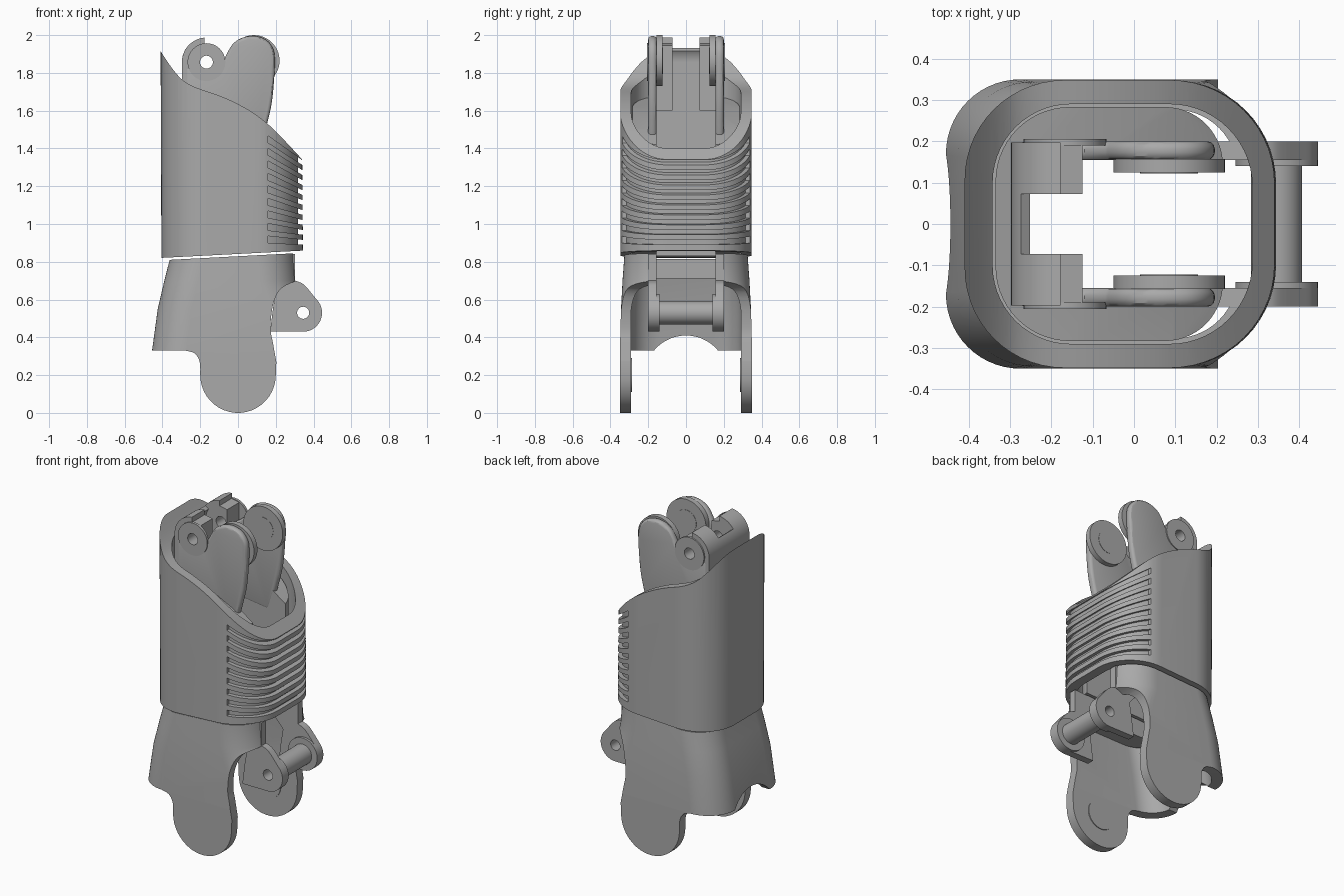
import bpy, bmesh
from math import sin, cos, pi, radians
from mathutils import Vector

if "Cube" in bpy.data.objects:
    bpy.data.objects.remove(bpy.data.objects["Cube"])

grey = bpy.data.materials.new("plain grey")
grey.use_nodes = True
grey.diffuse_color = (0.4, 0.4, 0.4, 1)
grey.node_tree.nodes["Principled BSDF"].inputs["Base Color"].default_value = (0.4, 0.4, 0.4, 1)


# ---- helpers ----
def finish(name, bm):
    bmesh.ops.recalc_face_normals(bm, faces=bm.faces)
    mesh = bpy.data.meshes.new(name)
    bm.to_mesh(mesh)
    bm.free()
    mesh.materials.append(grey)
    ob = bpy.data.objects.new(name, mesh)
    bpy.context.collection.objects.link(ob)
    return ob


def loft(name, rings, hollow=False):
    """Skin a list of rings; hollow joins the last ring to the first, else caps the ends."""
    bm = bmesh.new()
    loops = [[bm.verts.new(p) for p in ring] for ring in rings]
    pairs = list(zip(loops, loops[1:])) + ([(loops[-1], loops[0])] if hollow else [])
    for a, b in pairs:
        for i in range(len(a)):
            j = (i + 1) % len(a)
            bm.faces.new((a[i], a[j], b[j], b[i]))
    if not hollow:
        bm.faces.new(loops[0])
        bm.faces.new(loops[-1])
    return finish(name, bm)


def prism(name, pts, y0, y1):
    """Side profile in x and z, pushed along y."""
    return loft(name, [[(x, y, z) for x, z in pts] for y in (y0, y1)])


def arc(cx, cz, r, a0, a1, n=20):
    angles = [radians(a0 + (a1 - a0) * i / n) for i in range(n + 1)]
    return [(cx + r * cos(a), cz + r * sin(a)) for a in angles]


def disc(name, cx, cz, r, y0, y1):
    return prism(name, arc(cx, cz, r, 0, 352.5, 47), y0, y1)


def rounded(x0, x1, hy, rl, rr, z, n=14):
    """Rounded rectangle ring, with its own corner radius at each end."""
    pts = []
    for cx, cy, r, a in ((x1 - rr, hy - rr, rr, 0), (x0 + rl, hy - rl, rl, 90),
                         (x0 + rl, rl - hy, rl, 180), (x1 - rr, rr - hy, rr, 270)):
        pts += arc(cx, cy, r, a, a + 90, n)
    return [(x, y, z) for x, y in pts]


def smooth_path(pts, n=6):
    """Curve through the given points."""
    p = [Vector(q) for q in [pts[0]] + pts + [pts[-1]]]
    out = []
    for a, b, c, d in zip(p, p[1:], p[2:], p[3:]):
        for i in range(n):
            t = i / n
            out.append(tuple(0.5 * (2 * b + (c - a) * t + (2 * a - 5 * b + 4 * c - d) * t * t
                                    + (3 * b - a - 3 * c + d) * t ** 3)))
    return out + [pts[-1]]


def apply(ob, mod):
    bpy.context.view_layer.objects.active = ob
    bpy.ops.object.modifier_apply(modifier=mod.name)


def cut(ob, tool, mode="DIFFERENCE", keep=False):
    mod = ob.modifiers.new("cut", "BOOLEAN")
    mod.operation, mod.solver, mod.object = mode, "EXACT", tool
    apply(ob, mod)
    if not keep:
        bpy.data.objects.remove(tool)


def bevel(ob, width):
    mod = ob.modifiers.new("round", "BEVEL")
    mod.width, mod.segments, mod.angle_limit = width, 3, radians(50)
    apply(ob, mod)


def both(name, make):
    """Build a part on each side; make(name, s) gets s = -1 or 1."""
    return [make(label + "_" + name, s) for label, s in (("right", -1), ("left", 1))]


# ---- upper cuff: hollow rounded tube with a sweeping top ----
cuff = loft("cuff", [rounded(-0.405, 0.345, 0.348, 0.24, 0.25, 0.7),
                     rounded(-0.41, 0.335, 0.348, 0.24, 0.25, 2.0),
                     rounded(-0.342, 0.285, 0.29, 0.19, 0.2, 2.0),
                     rounded(-0.342, 0.288, 0.29, 0.19, 0.2, 0.7)], hollow=True)
rim = smooth_path([(0.36, 1.32), (0.2, 1.49), (0.1, 1.575), (0, 1.635), (-0.1, 1.68),
                   (-0.25, 1.735), (-0.33, 1.8), (-0.42, 1.93)])
cut(cuff, prism("cuff_profile", [(-0.42, 0.82), (0.36, 0.86)] + rim, -0.5, 0.5), "INTERSECT")

# slanted grooves around the cuff
count = 9
core = loft("groove_floor", [rounded(-0.5, 0.318, 0.327, 0.2, 0.23, z) for z in (0.6, 2.0)])
for i in range(count):
    t = i / (count - 1)
    zl, zr = 0.9 + 0.53 * t, 0.89 + 0.41 * t
    groove = prism("groove", [(0.16, zl), (0.36, zr), (0.36, zr + 0.024), (0.16, zl + 0.036)], -0.5, 0.5)
    cut(groove, core, keep=True)
    cut(cuff, groove)
bpy.data.objects.remove(core)


# ---- U-shaped inner frames, open at +x ----
def frame(name, profile):
    ob = loft(name, [rounded(-0.335, 0.215, 0.283, 0.18, 0.14, z) for z in (0.6, 1.9)])
    cut(ob, prism("slot", [(-0.27, 0.5), (0.5, 0.5), (0.5, 2.1), (-0.27, 2.1)], -0.157, 0.157))
    cut(ob, prism("frame_profile", profile, -0.5, 0.5), "INTERSECT")
    return ob


frame("upper_frame", [(-0.4, 0.825), (0.3, 0.86), (0.3, 1.36), (0.1, 1.5), (-0.1, 1.6), (-0.4, 1.7)])
frame("lower_frame", [(-0.4, 0.71), (0.3, 0.72), (0.3, 0.845), (-0.4, 0.808)])

# ---- lower shell: flared tube cut to a side profile with round legs ----
stations = [(0.9, -0.345, 0.305, 0.322), (0.81, -0.362, 0.305, 0.328), (0.7, -0.39, 0.31, 0.336),
            (0.55, -0.425, 0.36, 0.344), (0.33, -0.455, 0.43, 0.35), (-0.05, -0.455, 0.43, 0.35)]
outer = [rounded(a, b, h, 0.18, 0.2, z) for z, a, b, h in stations]
inner = [rounded(a + 0.055, b - 0.055, min(h - 0.05, 0.292), 0.14, 0.15, z) for z, a, b, h in stations]
shell = loft("lower_shell", outer + inner[::-1], hollow=True)
side = [(-0.5, 0.81), (-0.5, 0.33)]
side += smooth_path([(-0.28, 0.33), (-0.23, 0.315), (-0.203, 0.27), (-0.2, 0.2)])
side += arc(0, 0.2, 0.2, 188, 360)
side += smooth_path([(0.203, 0.27), (0.185, 0.37), (0.172, 0.45), (0.185, 0.57), (0.225, 0.655), (0.31, 0.7)])
side += [(0.45, 0.72), (0.45, 0.853)]
side[0] = (-0.5, 0.803)
cut(shell, prism("side_profile", side, -0.5, 0.5), "INTERSECT")
# opening between the lower lugs, and the arch under the back edge
cut(shell, prism("gap", [(0.1, 0.3), (0.6, 0.3), (0.6, 0.9), (0.1, 0.9)], -0.2, 0.2))
arch = [[(x, y, z) for y, z in arc(0, 0.19, 0.22, 0, 352.5, 47)] for x in (-0.6, -0.21)]
cut(shell, loft("arch", arch))
both("leg_pad", lambda n, s: disc(n, 0, 0.2, 0.09, s * 0.287, s * 0.294))

# ---- lower lugs and hinge pin ----
PX, PZ = 0.345, 0.53
lug = [(0.17, 0.43)] + arc(PX, PZ, 0.1, -90, 45) + \
    smooth_path([(0.37, 0.657), (0.34, 0.685), (0.302, 0.7)]) + \
    [(0.302, 0.842), (0.13, 0.832), (0.13, 0.72), (0.2, 0.64), (0.185, 0.55)]
hinge = both("lower_lug", lambda n, s: prism(n, lug, s * 0.155, s * 0.2))
hinge += both("lower_flange", lambda n, s: disc(n, PX, PZ, 0.1, s * 0.14, s * 0.156))
hinge.append(disc("hinge_pin", PX, PZ, 0.062, -0.141, 0.141))
for ob in hinge:
    cut(ob, disc("drill", PX, PZ, 0.032, -0.5, 0.5))

# ---- upper arms with rounded lobes and discs ----
lobe = [(-0.28, 1.4), (-0.28, 1.83), (-0.12, 1.84)] + \
    smooth_path([(-0.07, 1.88), (-0.03, 1.95), (0.02, 1.985), (0.08, 1.995), (0.14, 1.98), (0.18, 1.94),
                 (0.195, 1.88), (0.19, 1.75), (0.175, 1.62), (0.14, 1.48)], 4) + [(0.1, 1.35)]
arms = both("upper_arm", lambda n, s: prism(n, lobe, s * 0.155, s * 0.2))
for ob in arms:
    bevel(ob, 0.018)
both("arm_disc", lambda n, s: disc(n, 0.085, 1.865, 0.135, s * 0.124, s * 0.157))
both("arm_disc_cap", lambda n, s: disc(n, 0.085, 1.865, 0.07, s * 0.122, s * 0.128))

# ---- rear pivot: thick lugs, end discs and a curved back web ----
BX, BZ = -0.167, 1.857
block = [(-0.297, 1.6)] + arc(BX, BZ, 0.13, 180, 95) + [(-0.178, 1.955), (-0.125, 1.945), (-0.125, 1.6)]
pivot = both("pivot_lug", lambda n, s: prism(n, block, s * 0.072, s * 0.197)) + arms
pivot += both("pivot_disc", lambda n, s: disc(n, BX, BZ, 0.1, s * 0.19, s * 0.206))
web = [(-0.297, 1.5)] + arc(BX, BZ, 0.13, 180, 145) + arc(BX, BZ, 0.103, 145, 180) + [(-0.27, 1.5)]
prism("pivot_web", web, -0.08, 0.08)
for ob in pivot:
    cut(ob, disc("drill", BX, BZ, 0.034, -0.5, 0.5))

# ---- smooth shading with crisp edges ----
for ob in bpy.context.collection.objects:
    if ob.type == "MESH" and grey.name in ob.data.materials:
        bpy.ops.object.select_all(action="DESELECT")
        ob.select_set(True)
        bpy.context.view_layer.objects.active = ob
        bpy.ops.object.shade_smooth_by_angle(angle=radians(30))
